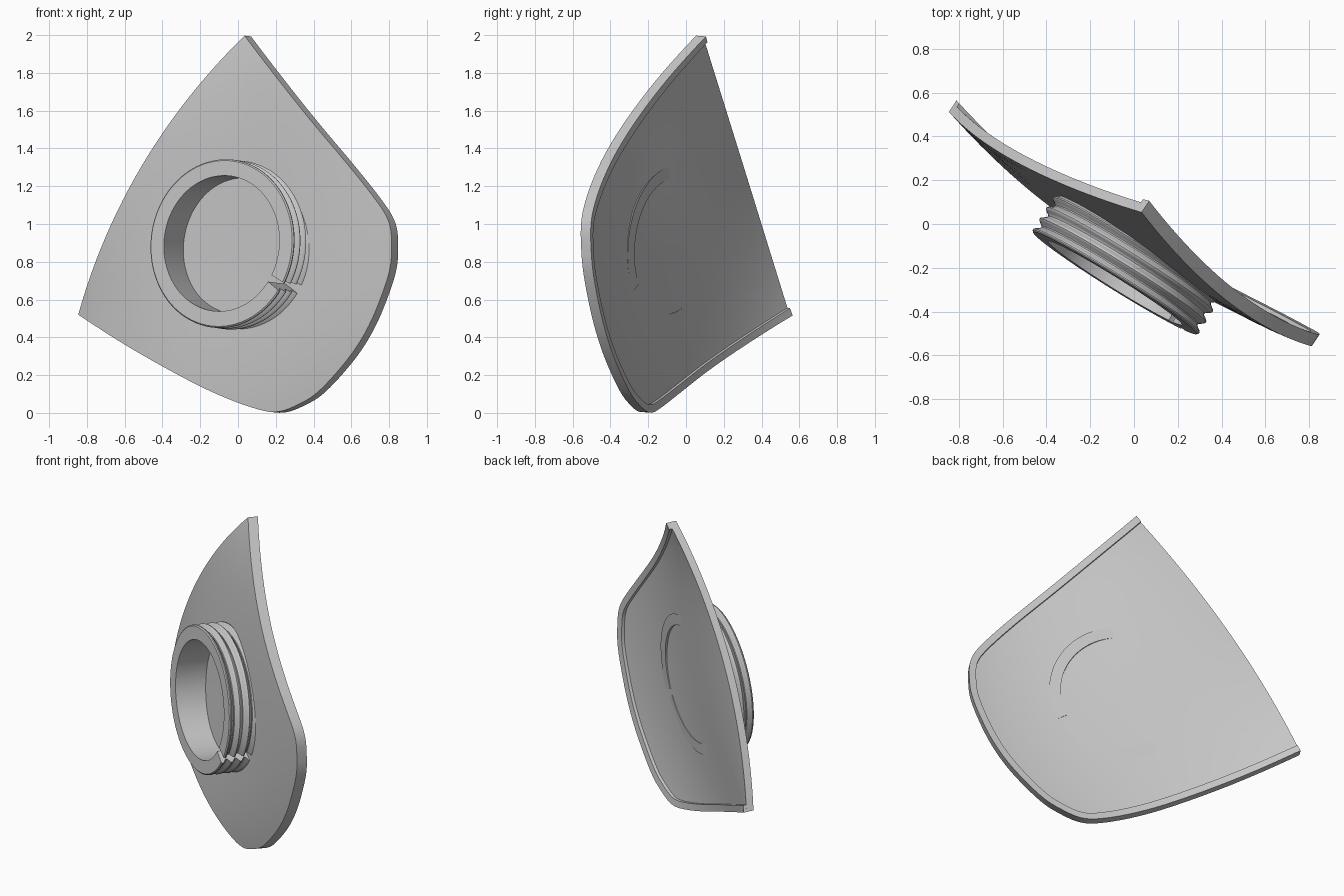
import bpy, bmesh, math
from mathutils import Vector

cube = bpy.data.objects.get("Cube")
if cube:
    bpy.data.objects.remove(cube, do_unlink=True)

grey = bpy.data.materials.new("light_grey")
grey.use_nodes = True
grey.diffuse_color = (0.57, 0.57, 0.57, 1)
grey.node_tree.nodes["Principled BSDF"].inputs["Base Color"].default_value = (0.57, 0.57, 0.57, 1)


def frame(axis):
    """Unit axis with a level cross direction and an upward one."""
    axis = Vector(axis).normalized()
    level = Vector((-axis.y, axis.x, 0)).normalized()
    return axis, level, axis.cross(level)


# Plate frame: outward axis, symmetry direction S and cross direction T
ORIGIN = Vector((-0.006, -0.008, 0.9))
AXIS, U, V = frame((-0.55, -0.83, 0.07))
TURN = math.radians(33.7)
S = U * math.cos(TURN) - V * math.sin(TURN)
T = U * math.sin(TURN) + V * math.cos(TURN)
SHIFT = 0.025
THICK = 0.045
LIP = 0.018


def on_plate(p, depth=0.0):
    """Point on the gently domed front, or at a depth behind it."""
    s, t = p
    n = 0.083 + 0.028 * s - 0.068 * s ** 2 - 0.078 * s ** 3 - 0.04 * t ** 2 - 0.037 * t ** 4
    n += 0.07 * t ** 2 * (1 - ((s - 0.1) / 0.71) ** 2)           # fuller side edges
    n += 0.025 * s ** 2 * (0.95 - s) * (1 - (t / 0.89) ** 2)     # fuller cut edge
    return ORIGIN + S * s + T * (t + SHIFT) + AXIS * (n - depth)


def make(name, bm):
    bmesh.ops.recalc_face_normals(bm, faces=bm.faces)
    mesh = bpy.data.meshes.new(name)
    bm.to_mesh(mesh)
    bm.free()
    mesh.materials.append(grey)
    obj = bpy.data.objects.new(name, mesh)
    bpy.context.collection.objects.link(obj)
    return obj


def skin(bm, rows):
    """Join neighbouring closed rows of vertices with quads."""
    for a, b in zip(rows, rows[1:]):
        for i in range(len(a)):
            j = (i + 1) % len(a)
            bm.faces.new((a[i], a[j], b[j], b[i]))


def smooth_path(points, steps=6):
    """Catmull-Rom curve through the points."""
    pts = [Vector(p) for p in points]
    pts = [2 * pts[0] - pts[1]] + pts + [2 * pts[-1] - pts[-2]]
    out = []
    for a, b, c, d in zip(pts, pts[1:], pts[2:], pts[3:]):
        for k in range(steps):
            f = k / steps
            out.append(0.5 * (2 * b + (c - a) * f + (2 * a - 5 * b + 4 * c - d) * f * f
                              + (3 * b - a - 3 * c + d) * f ** 3))
    return out + [pts[-2]]


# Outline: three soft sides mirrored about the axis, then one bowed cut edge
half = [(-0.61, 0.89), (-0.28, 0.842), (0.06, 0.786), (0.37, 0.729), (0.62, 0.664),
        (0.753, 0.602), (0.84, 0.49), (0.895, 0.37), (0.937, 0.17), (0.95, 0)]
sides = smooth_path(half + [(s, -t) for s, t in reversed(half[:-1])])
cut_edge = []
for i in range(1, 24):
    f = i / 12 - 1
    cut_edge.append(Vector((-0.70 + 0.09 * f * f, 0.89 * f)))
outline = sides + cut_edge

# Curved plate: concentric loops on the front and back, joined by the edge wall
bm = bmesh.new()
mid = Vector((0.1, 0))
scales = [0.12, 0.25, 0.4, 0.55, 0.7, 0.85, 0.95, 1]
loops = [(k, 0) for k in scales] + [(k, THICK) for k in reversed(scales)]
rows = [[bm.verts.new(on_plate(mid + (p - mid) * k, d)) for p in outline] for k, d in loops]
skin(bm, rows)
for row, depth in ((rows[0], 0), (rows[-1], THICK)):
    hub = bm.verts.new(on_plate(mid, depth))
    for i, v in enumerate(row):
        bm.faces.new((v, row[(i + 1) % len(row)], hub))
plate = make("curved_plate", bm)

# Raised lip behind the three soft sides
bm = bmesh.new()
rows = []
for i, p in enumerate(sides):
    along = (sides[min(i + 1, len(sides) - 1)] - sides[max(i - 1, 0)]).normalized()
    inner = p + Vector((along.y, -along.x)) * 0.042
    rows.append([bm.verts.new(on_plate(q, d)) for q, d in
                 ((p, THICK - 0.004), (p, THICK + LIP), (inner, THICK + LIP), (inner, THICK - 0.004))])
skin(bm, rows)
bm.faces.new(rows[0])
bm.faces.new(rows[-1])
lip = make("rim_lip", bm)

# Ridged collar: wavy profile swept round its axis, leaving a narrow slot
DEPTH, BORE, PITCH = 0.224, 0.36, 0.058
profile = [(BORE, DEPTH), (BORE, 0), (0.44, 0)]
for i in range(37):
    d = 0.006 + (DEPTH - 0.006) * i / 36
    profile.append((0.434 + 0.014 * math.cos(math.tau * (d - 0.01) / PITCH), d))
centre = Vector((-0.087, -0.27, 0.897))
axis, level, up = frame((-0.53, -0.85, 0.07))
bm = bmesh.new()
rows = []
turns = 112
for i in range(turns + 1):
    a = math.radians(-31 + 3.2 + 353.6 * i / turns)
    arm = level * math.cos(a) + up * math.sin(a)
    rows.append([bm.verts.new(centre + arm * r - axis * d) for r, d in profile])
skin(bm, rows)
bm.faces.new(rows[0])
bm.faces.new(rows[-1])
collar = make("ridged_collar", bm)

# Smooth shading with sharp edges kept
bpy.ops.object.select_all(action='DESELECT')
for o in (plate, lip, collar):
    o.select_set(True)
bpy.context.view_layer.objects.active = plate
bpy.ops.object.shade_smooth_by_angle(angle=math.radians(35))
